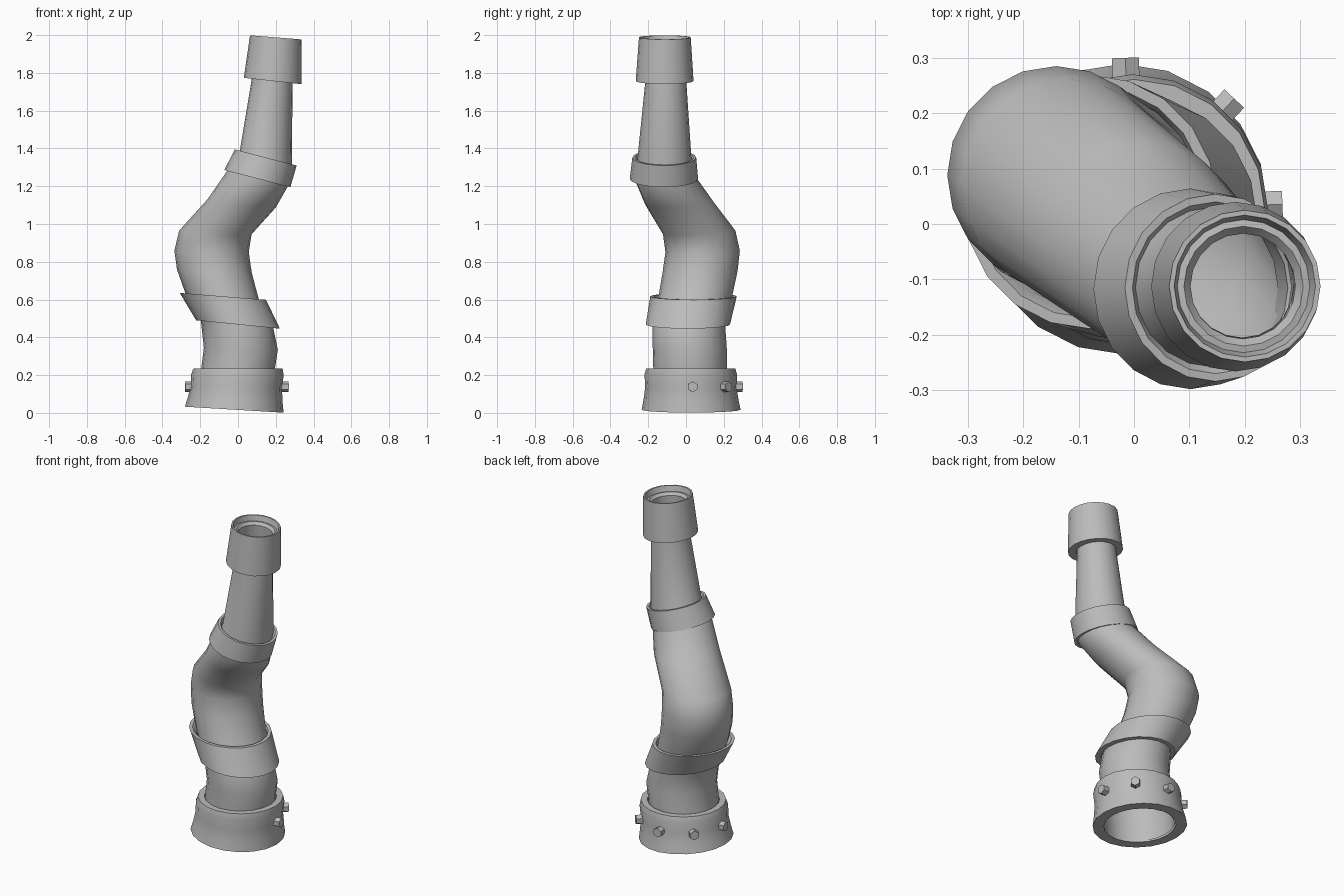
import bpy, bmesh
from math import cos, sin, pi, sqrt, radians
from mathutils import Vector, Matrix

cube = bpy.data.objects.get("Cube")
if cube:
    bpy.data.objects.remove(cube, do_unlink=True)

SIDES = 20
grey = bpy.data.materials.new("plain grey")
grey.use_nodes = True
COLOR = (0.5, 0.5, 0.5, 1)
grey.diffuse_color = COLOR
grey.node_tree.nodes["Principled BSDF"].inputs["Base Color"].default_value = COLOR


def finish(bm, name, angle=35):
    mesh = bpy.data.meshes.new(name)
    bm.to_mesh(mesh)
    bm.free()
    mesh.materials.append(grey)
    obj = bpy.data.objects.new(name, mesh)
    bpy.context.collection.objects.link(obj)
    bpy.ops.object.select_all(action="DESELECT")
    obj.select_set(True)
    bpy.context.view_layer.objects.active = obj
    bpy.ops.object.shade_smooth_by_angle(angle=radians(angle))
    return obj


def loft(name, rings, closed=False, angle=35):
    """Skin rings given as (x, y, z, radius, slope along x, slope along y)."""
    bm = bmesh.new()
    loops = []
    for x, y, z, r, sx, sy in rings:
        loop = []
        for i in range(SIDES):
            a = 2 * pi * i / SIDES
            dx = r * cos(a) / sqrt(1 + sx * sx)
            dy = r * sin(a) / sqrt(1 + sy * sy)
            loop.append(bm.verts.new((x + dx, y + dy, z + sx * dx + sy * dy)))
        loops.append(loop)
    pairs = list(zip(loops, loops[1:]))
    if closed:
        pairs.append((loops[-1], loops[0]))
    for low, high in pairs:
        for i in range(SIDES):
            j = (i + 1) % SIDES
            bm.faces.new((low[i], low[j], high[j], high[i]))
    return finish(bm, name, angle)


def collar(name, bottom, top, profile):
    """Ring between two tilted ends; profile holds (height fraction, radius)."""
    rings = []
    for t, r in profile:
        x, y, z, sx = (b + (e - b) * t for b, e in zip(bottom, top))
        rings.append((x, y, z, r, sx, 0))
    return loft(name, rings, closed=True)


# Hollow bent pipe running the whole height
loft("bent_pipe", [
    (-0.01, 0.026, 0.02, 0.20, -0.06, 0),
    (0.00, 0.022, 0.23, 0.195, 0, 0),
    (0.015, 0.02, 0.34, 0.196, -0.03, 0),
    (-0.005, 0.015, 0.47, 0.192, -0.09, 0),
    (-0.085, 0.05, 0.62, 0.195, -0.08, 0),
    (-0.125, 0.075, 0.75, 0.198, -0.04, 0),
    (-0.14, 0.088, 0.855, 0.197, -0.02, 0.02),
    (-0.12, 0.07, 0.955, 0.192, -0.05, 0.05),
    (0.02, -0.035, 1.11, 0.182, -0.12, 0.03),
    (0.10, -0.105, 1.235, 0.166, -0.26, 0),
    (0.147, -0.114, 1.345, 0.143, -0.26, 0),
    (0.18, -0.107, 1.75, 0.109, -0.1, 0),
    (0.195, -0.11, 1.94, 0.095, -0.1, 0),
], angle=60)

# Flared foot, two collars and the mouthpiece
collar("flared_foot", (-0.02, 0.027, 0.017, -0.06), (0, 0.025, 0.235, 0),
       [(0, 0.2), (0, 0.262), (0.25, 0.251), (0.55, 0.242), (0.85, 0.245),
        (1, 0.236), (1, 0.2)])
collar("lower_collar", (0, 0.01, 0.468, -0.1), (-0.08, 0.04, 0.617, -0.08),
       [(0, 0.19), (0, 0.223), (1, 0.229), (1, 0.21), (0.85, 0.195)])
collar("upper_collar", (0.102, -0.117, 1.24, -0.26), (0.147, -0.115, 1.352, -0.26),
       [(0, 0.163), (0, 0.181), (1, 0.169), (1, 0.155), (0.85, 0.142)])
collar("mouthpiece", (0.183, -0.113, 1.757, -0.11), (0.2, -0.112, 1.988, -0.08),
       [(0, 0.107), (0, 0.153), (1, 0.137), (1, 0.128), (0.86, 0.12),
        (0.87, 0.108), (0.8, 0.095)])

# Hexagonal pegs around the back of the foot
for n in range(5):
    a = radians(2 + 45 * n)
    out = Vector((cos(a), sin(a), 0))
    spot = Vector((-0.006, 0.026, 0.138)) + out * 0.242
    bm = bmesh.new()
    bmesh.ops.create_cone(
        bm, cap_ends=True, segments=6, radius1=0.028, radius2=0.028, depth=0.064,
        matrix=Matrix.Translation(spot) @ out.to_track_quat("Z", "Y").to_matrix().to_4x4())
    finish(bm, f"foot_peg_{n + 1}")
